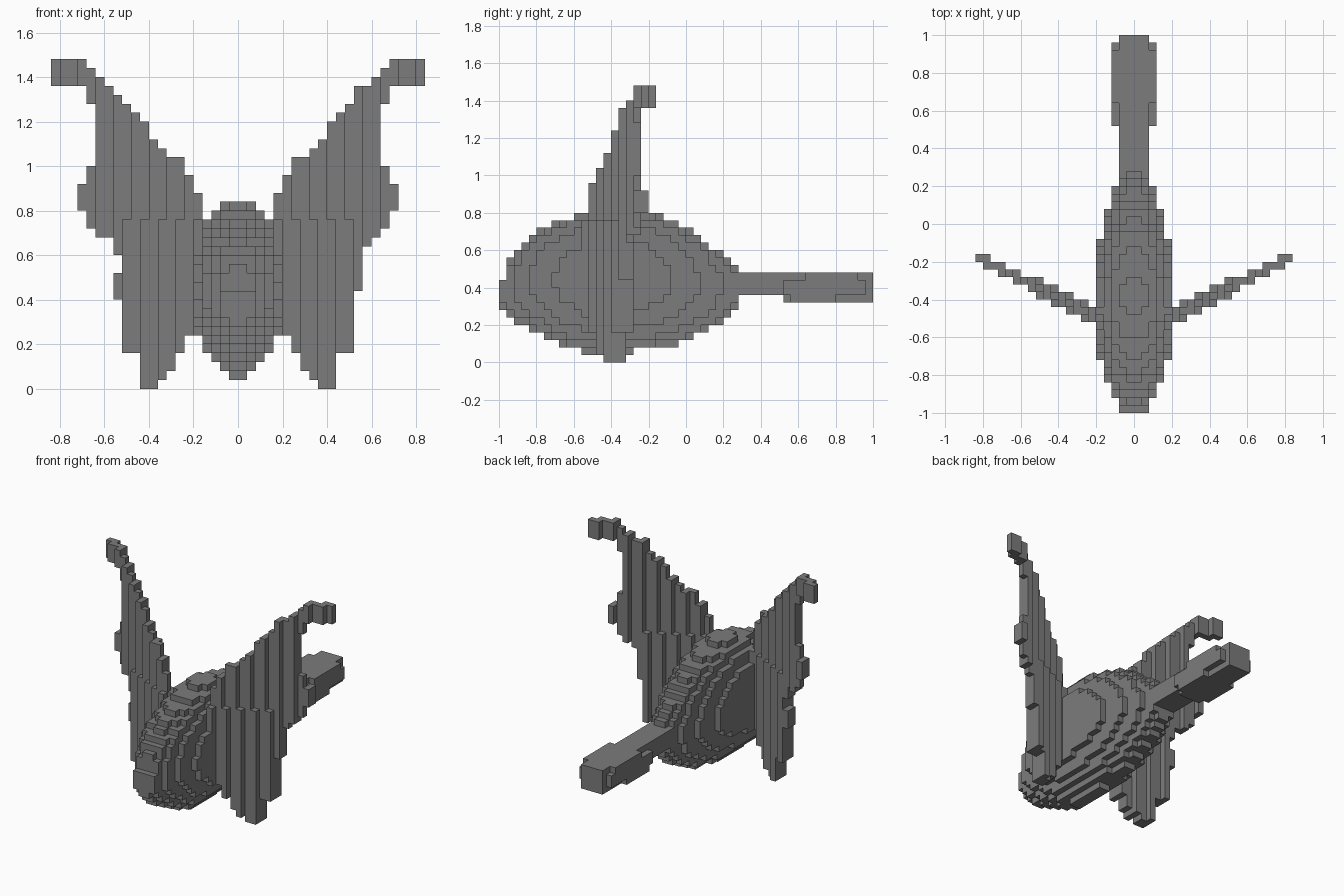
import bpy
import bmesh
from itertools import product
from mathutils import Vector

CELL = 0.04

if "Cube" in bpy.data.objects:
    bpy.data.objects.remove(bpy.data.objects["Cube"], do_unlink=True)

grey = bpy.data.materials.new("mid grey")
grey.use_nodes = True
grey.diffuse_color = (0.2, 0.2, 0.2, 1)
grey.node_tree.nodes["Principled BSDF"].inputs["Base Color"].default_value = grey.diffuse_color


def centre(index):
    return (index + 0.5) * CELL


def block(xs, ys, zs):
    return set(product(range(*xs), range(*ys), range(*zs)))


def build(name, cells):
    """Skin a set of cells with square faces wherever a neighbour is empty."""
    bm = bmesh.new()
    corners = {}

    def corner(p):
        if p not in corners:
            corners[p] = bm.verts.new(Vector(p) * CELL)
        return corners[p]

    for cell in sorted(cells):
        for axis, side in product(range(3), (0, 1)):
            beside = list(cell)
            beside[axis] += 2 * side - 1
            if tuple(beside) in cells:
                continue
            u, v = (axis + 1) % 3, (axis + 2) % 3
            ring = []
            for du, dv in ((0, 0), (1, 0), (1, 1), (0, 1)):
                p = list(cell)
                p[axis] += side
                p[u] += du
                p[v] += dv
                ring.append(corner(tuple(p)))
            bm.faces.new(ring if side else ring[::-1])
    mesh = bpy.data.meshes.new(name)
    bm.to_mesh(mesh)
    bm.free()
    mesh.materials.append(grey)
    obj = bpy.data.objects.new(name, mesh)
    bpy.context.collection.objects.link(obj)
    return obj


# Body: rounded cross-sections (y, half width, bottom, top)
SECTIONS = [
    (-0.98, 0.075, 0.28, 0.45), (-0.94, 0.1, 0.23, 0.56),
    (-0.86, 0.135, 0.2, 0.64), (-0.76, 0.17, 0.14, 0.72),
    (-0.66, 0.19, 0.085, 0.76), (-0.54, 0.205, 0.05, 0.81),
    (-0.4, 0.215, 0.04, 0.84), (-0.2, 0.2, 0.07, 0.81),
    (-0.08, 0.182, 0.085, 0.77), (0.06, 0.145, 0.14, 0.68),
    (0.18, 0.105, 0.2, 0.59), (0.26, 0.085, 0.28, 0.51),
]


def section(y):
    for a, b in zip(SECTIONS, SECTIONS[1:]):
        if y <= b[0] + 0.001:
            t = (y - a[0]) / (b[0] - a[0])
            return [p + (q - p) * t for p, q in zip(a[1:], b[1:])]


def in_body(cell):
    x, y, z = map(centre, cell)
    width, low, high = section(y)
    rise = (2 * z - low - high) / (high - low)
    power = 2.3 if rise > 0 else 1.8
    return (abs(x) / width) ** power + abs(rise) ** power <= 1


build("body", {c for c in block((-6, 6), (-25, 7), (0, 22)) if in_body(c)})

# Tail: narrow stalk with a wider paddle at the end
tail = block((-2, 2), (7, 25), (9, 12))
tail |= block((-2, 2), (13, 25), (8, 9))
tail |= block((-3, 3), (13, 24), (9, 11))
tail |= block((-3, 3), (16, 23), (11, 12))
tail |= block((-3, 3), (14, 20), (8, 9))
build("tail", tail)

# Wings: thin swept-back sheets, each column with one or more height spans
INNER = [(6, 22), (6, 24), (4, 26), (2, 26), (1, 27), (0, 28), (0, 30), (4, 31), (4, 32)]
LEFT_EDGE = [[(11, 34)], [(16, 34)], [(17, 35)]]
RIGHT_EDGE = [[(10, 13), (15, 33)], [(17, 34)], [(17, 35)]]
TIP = [[(18, 25), (32, 36)], [(20, 23), (34, 37)]] + [[(34, 37)]] * 3


def wing(edge, mirrored):
    cells = set()
    for i, spans in enumerate([[s] for s in INNER] + edge + TIP, start=4):
        sweep = -0.5 + 0.5 * (centre(i) - 0.18)
        for low, high in spans:
            for j, k in product(range(-14, -3), range(low, high)):
                thick = 0.041 if k < 19 and i < 14 else 0.03
                if abs(centre(j) - sweep) < thick:
                    cells.add((-1 - i if mirrored else i, j, k))
    return cells


build("left_wing", wing(LEFT_EDGE, False))
build("right_wing", wing(RIGHT_EDGE, True))
